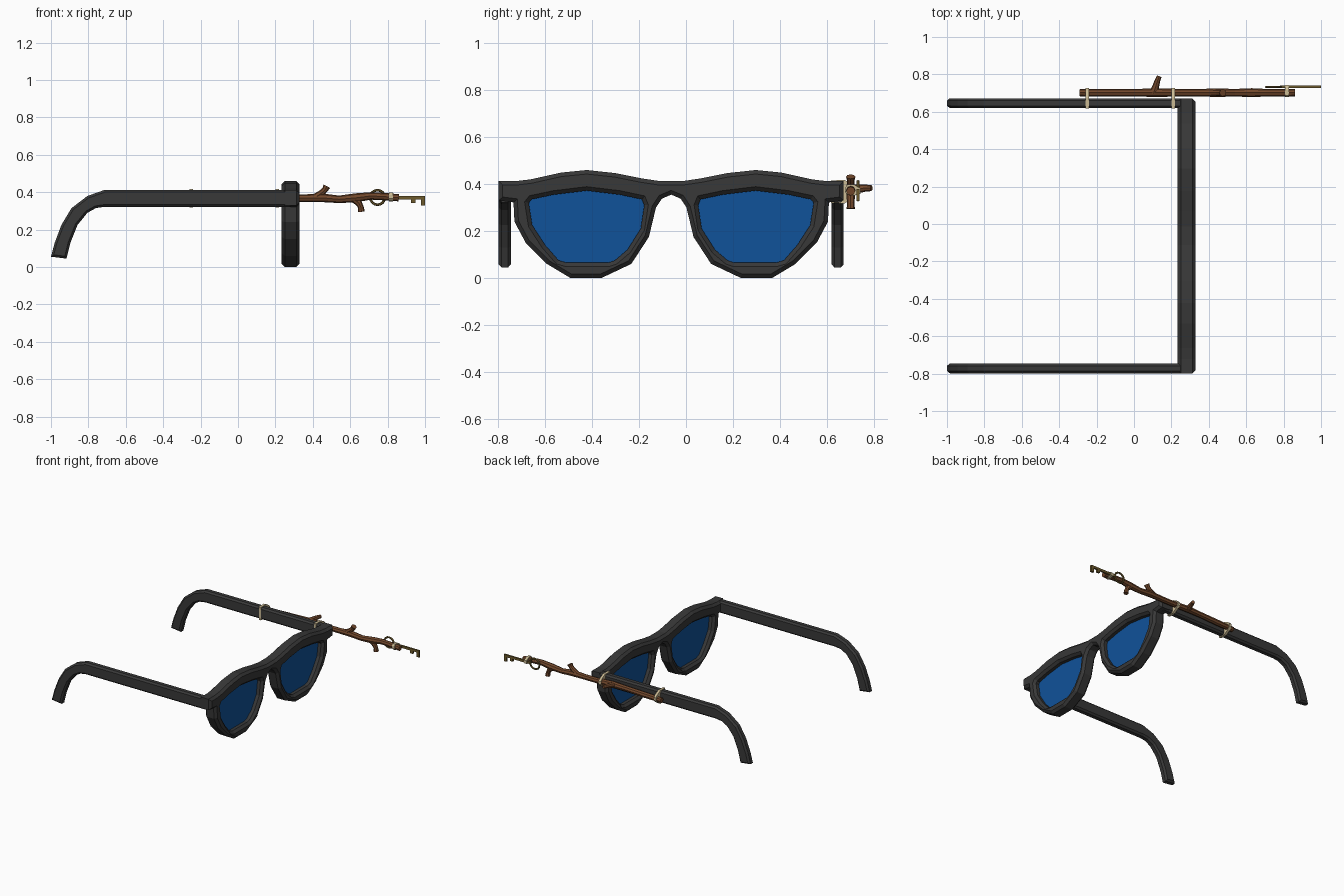
import bpy
import math
from mathutils import Matrix

CY = -0.063  # symmetry line of the spectacles


def material(name, rgb):
    m = bpy.data.materials.new(name)
    m.diffuse_color = (*rgb, 1)
    return m


BLACK = material("black_plastic", (0.04, 0.04, 0.04))
BLUE = material("blue_glass", (0.005, 0.085, 0.32))
WOOD = material("brown_wood", (0.17, 0.065, 0.025))
BRASS = material("old_brass", (0.15, 0.10, 0.025))
STRING = material("cream_string", (0.60, 0.50, 0.30))

# local axes of a drawn profile: drawn in YZ (depth along x) or XZ (depth along y)
AXES = {"x": Matrix(((0, 0, 1, 0), (1, 0, 0, 0), (0, 1, 0, 0), (0, 0, 0, 1))),
        "y": Matrix(((1, 0, 0, 0), (0, 0, -1, 0), (0, 1, 0, 0), (0, 0, 0, 1)))}


def to_mesh(name, curve, matrix, mat):
    tmp = bpy.data.objects.new(name + "_curve", curve)
    bpy.context.collection.objects.link(tmp)
    dg = bpy.context.evaluated_depsgraph_get()
    mesh = bpy.data.meshes.new_from_object(tmp.evaluated_get(dg))
    bpy.data.objects.remove(tmp)
    mesh.transform(matrix)
    mesh.materials.clear()
    mesh.materials.append(mat)
    for p in mesh.polygons:
        p.use_smooth = False
        p.material_index = 0
    ob = bpy.data.objects.new(name, mesh)
    bpy.context.collection.objects.link(ob)
    return ob


def plate(name, loops, axis, pos, thick, mat, bevel=0.0):
    """Outline (with optional holes) given thickness and a chamfered edge."""
    cu = bpy.data.curves.new(name, "CURVE")
    cu.dimensions = "2D"
    cu.fill_mode = "BOTH"
    cu.extrude = thick / 2 - bevel
    cu.bevel_depth = bevel
    cu.bevel_resolution = 0
    cu.offset = -bevel
    for loop in loops:
        s = cu.splines.new("POLY")
        s.points.add(len(loop) - 1)
        for p, (a, b) in zip(s.points, loop):
            p.co = (a, b, 0, 1)
        s.use_cyclic_u = True
    shift = (pos, 0, 0) if axis == "x" else (0, pos, 0)
    return to_mesh(name, cu, Matrix.Translation(shift) @ AXES[axis], mat)


def tube(name, pts, mat, sides=8):
    """Faceted rod through (x, y, z, radius) points."""
    cu = bpy.data.curves.new(name, "CURVE")
    cu.dimensions = "3D"
    cu.bevel_depth = 1.0
    cu.bevel_resolution = (sides - 4) // 2
    cu.use_fill_caps = True
    s = cu.splines.new("POLY")
    s.points.add(len(pts) - 1)
    for p, (x, y, z, r) in zip(s.points, pts):
        p.co = (x, y, z, 1)
        p.radius = r
    return to_mesh(name, cu, Matrix(), mat)


# front frame: half outline as (distance from centre, height)
half = [(0.05, 0.413), (0.13, 0.425), (0.24, 0.447), (0.36, 0.46), (0.47, 0.449),
        (0.60, 0.42), (0.66, 0.413), (0.735, 0.413), (0.735, 0.33), (0.672, 0.322),
        (0.668, 0.24), (0.62, 0.15), (0.53, 0.06), (0.43, 0.0), (0.297, 0.0),
        (0.17, 0.06), (0.095, 0.175), (0.065, 0.30), (0.04, 0.338), (0, 0.355)]
hole = [(0.607, 0.32), (0.595, 0.335), (0.50, 0.355), (0.36, 0.372), (0.22, 0.355),
        (0.125, 0.335), (0.115, 0.31), (0.13, 0.21), (0.187, 0.12), (0.24, 0.075),
        (0.27, 0.065), (0.445, 0.065), (0.48, 0.075), (0.537, 0.14), (0.592, 0.225)]


def side(pts, s):
    return [(CY + s * u, z) for u, z in pts]


outline = side(half, 1) + side(half[:-1], -1)[::-1]
plate("front_frame", [outline, side(hole, 1), side(hole, -1)], "x", 0.281, 0.095, BLACK, 0.017)

# lenses and temples, one per side
temple = [(0.28, 0.412), (-0.714, 0.412), (-0.805, 0.38), (-0.89, 0.315), (-0.944, 0.225),
          (-0.98, 0.13), (-1.0, 0.055), (-0.917, 0.045), (-0.896, 0.13), (-0.858, 0.225),
          (-0.805, 0.29), (-0.76, 0.315), (-0.714, 0.322), (0.28, 0.322)]
for s, label in ((1, "right"), (-1, "left")):
    plate("lens_" + label, [side(hole, s)], "x", 0.281, 0.012, BLUE)
    plate("temple_" + label, [temple], "y", CY + s * 0.709, 0.052, BLACK, 0.012)

# wooden stick with three broken twigs
tube("stick", [(-0.29, 0.702, 0.362, 0.019), (-0.15, 0.702, 0.366, 0.021), (0.0, 0.702, 0.372, 0.02),
               (0.12, 0.702, 0.374, 0.023), (0.25, 0.702, 0.368, 0.02), (0.35, 0.702, 0.368, 0.02),
               (0.45, 0.702, 0.37, 0.023), (0.54, 0.702, 0.362, 0.02), (0.63, 0.702, 0.37, 0.024),
               (0.71, 0.702, 0.38, 0.02), (0.79, 0.702, 0.376, 0.02), (0.86, 0.702, 0.37, 0.019)], WOOD)
tube("twig_side", [(0.105, 0.70, 0.374, 0.024), (0.117, 0.738, 0.38, 0.018),
                   (0.125, 0.765, 0.383, 0.015), (0.135, 0.79, 0.383, 0.013)], WOOD)
tube("twig_upper", [(0.41, 0.702, 0.37, 0.02), (0.45, 0.702, 0.398, 0.017),
                    (0.466, 0.702, 0.415, 0.016), (0.475, 0.702, 0.432, 0.02)], WOOD)
tube("twig_lower", [(0.61, 0.702, 0.37, 0.02), (0.645, 0.702, 0.343, 0.018),
                    (0.657, 0.702, 0.32, 0.015), (0.66, 0.702, 0.295, 0.018)], WOOD)

# key: ring handle and toothed shaft
bpy.ops.mesh.primitive_torus_add(major_segments=16, minor_segments=6, major_radius=0.039,
                                 minor_radius=0.007, location=(0.746, 0.733, 0.372),
                                 rotation=(math.pi / 2, 0, 0))
ring = bpy.context.object
ring.name = "key_ring"
ring.data.materials.append(BRASS)
plate("key_shaft", [[(0.78, 0.379), (1.0, 0.379), (1.0, 0.328), (0.978, 0.328), (0.978, 0.362),
                     (0.948, 0.362), (0.948, 0.342), (0.926, 0.342), (0.926, 0.362), (0.78, 0.362)]],
      "y", 0.733, 0.013, BRASS)

# string ties binding stick to temple and key to stick
wrap = [(0.617, 0.319), (0.617, 0.416), (0.676, 0.417), (0.712, 0.398), (0.727, 0.382),
        (0.727, 0.358), (0.712, 0.342), (0.676, 0.318)]
for i, x in enumerate((-0.25, 0.21)):
    plate(f"temple_tie_{i + 1}", [wrap], "x", x, 0.018, STRING)
key_wrap = [(0.688, 0.354), (0.679, 0.365), (0.679, 0.385), (0.688, 0.398), (0.716, 0.398),
            (0.743, 0.382), (0.743, 0.359), (0.716, 0.351)]
plate("key_tie", [key_wrap], "x", 0.818, 0.02, STRING)
